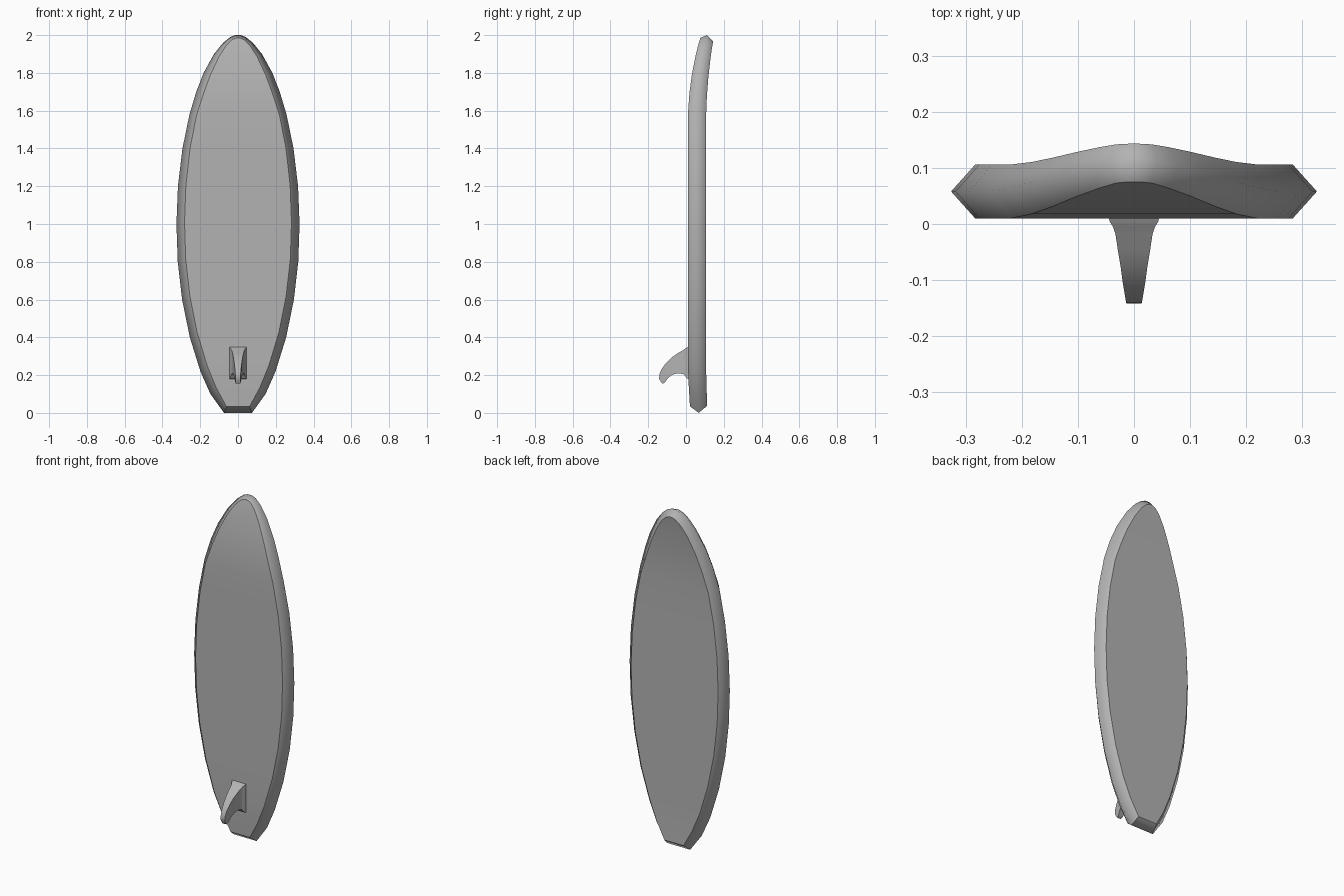
import bpy, bmesh, math

if "Cube" in bpy.data.objects:
    bpy.data.objects.remove(bpy.data.objects["Cube"])

grey = bpy.data.materials.new("grey")
grey.diffuse_color = (0.45, 0.45, 0.45, 1)
grey.use_nodes = True
grey.node_tree.nodes["Principled BSDF"].inputs["Base Color"].default_value = grey.diffuse_color


def finish(name, bm, angle=None):
    bmesh.ops.recalc_face_normals(bm, faces=bm.faces[:])
    for f in bm.faces:
        f.smooth = True
    mesh = bpy.data.meshes.new(name)
    bm.to_mesh(mesh)
    bm.free()
    mesh.materials.append(grey)
    obj = bpy.data.objects.new(name, mesh)
    bpy.context.collection.objects.link(obj)
    if angle:
        bpy.ops.object.select_all(action='DESELECT')
        obj.select_set(True)
        bpy.context.view_layer.objects.active = obj
        bpy.ops.object.shade_smooth_by_angle(angle=math.radians(angle))
    return obj


def loft(rings, caps):
    # Join equal-sized rings of points, closing both ends with the cap index lists
    bm = bmesh.new()
    rows = [[bm.verts.new(p) for p in ring] for ring in rings]
    n = len(rows[0])
    for a, b in zip(rows, rows[1:]):
        for i in range(n):
            j = (i + 1) % n
            bm.faces.new((a[i], a[j], b[j], b[i]))
    for row in (rows[0], rows[-1]):
        for cap in caps:
            bm.faces.new([row[i] for i in cap])
    return bm, rows


# Board: height, rail half width, flat half width, rocker (backward bend)
stations = [
    (0.00, 0.074, 0.062, 0.011), (0.10, 0.146, 0.115, 0.005),
    (0.22, 0.199, 0.163, 0.000), (0.40, 0.255, 0.216, 0.000),
    (0.60, 0.296, 0.255, 0.000), (0.80, 0.319, 0.277, 0.000),
    (1.00, 0.326, 0.283, 0.000), (1.20, 0.318, 0.276, 0.000),
    (1.40, 0.294, 0.254, 0.000), (1.58, 0.257, 0.220, 0.000),
    (1.70, 0.221, 0.182, 0.008), (1.80, 0.182, 0.146, 0.021),
    (1.90, 0.127, 0.100, 0.040), (1.96, 0.078, 0.062, 0.054),
    (1.99, 0.040, 0.032, 0.063), (2.00, 0.014, 0.010, 0.065),
]
rings = []
for z, rail, flat, bend in stations:
    half = [
        (flat, 0.010 + bend, 0.035 + z * 0.975),
        (rail, 0.058 + bend * 0.82, z),
        (flat, 0.106 + bend * 0.57, 0.038 + z * 0.964),
    ]
    rings.append(half + [(-x, y, h) for x, y, h in reversed(half)])
bm, rows = loft(rings, [(0, 1, 4, 5), (1, 2, 3, 4)])

# Crisp outlines around the two flats and at the tail corners; soft rails
pairs = [(a[i], b[i]) for a, b in zip(rows, rows[1:]) for i in (0, 2, 3, 5)]
pairs += [(r[i], r[5 - i]) for r in (rows[0], rows[-1]) for i in (0, 2)]
pairs += [(rows[0][i], rows[0][i + 1]) for i in (0, 1, 3, 4)]
for a, b in pairs:
    bm.edges.get((a, b)).smooth = False
finish("board", bm)

# Fin: leading edge (y, z), trailing edge (y, z), half width
fin_stations = [
    (0.012, 0.350, 0.012, 0.180, 0.045),
    (0.004, 0.346, 0.004, 0.183, 0.043),
    (-0.006, 0.339, -0.004, 0.195, 0.037),
    (-0.018, 0.331, -0.014, 0.205, 0.033),
    (-0.045, 0.315, -0.040, 0.210, 0.029),
    (-0.075, 0.294, -0.070, 0.203, 0.024),
    (-0.105, 0.265, -0.092, 0.188, 0.020),
    (-0.128, 0.234, -0.105, 0.171, 0.016),
    (-0.141, 0.205, -0.114, 0.159, 0.014),
    (-0.142, 0.180, -0.126, 0.155, 0.013),
]
bm, rows = loft([[(w, y1, z1), (w, y2, z2), (-w, y2, z2), (-w, y1, z1)]
                 for y1, z1, y2, z2, w in fin_stations], [(0, 1, 2, 3)])
finish("fin", bm, 35)
